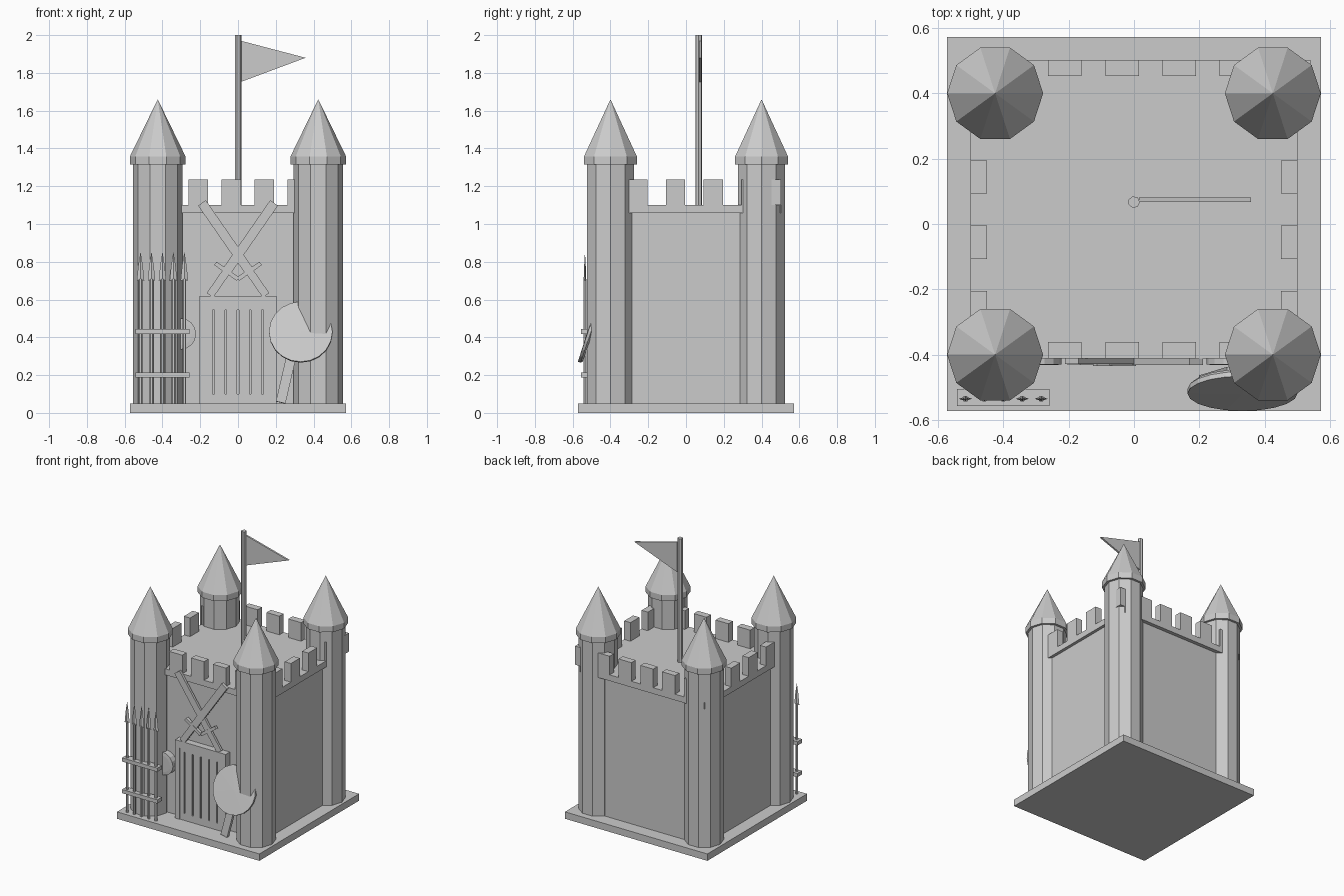
import bpy, bmesh, math
from mathutils import Matrix, Vector

if "Cube" in bpy.data.objects:
    bpy.data.objects.remove(bpy.data.objects["Cube"])

stone = bpy.data.materials.new("plain_grey")
stone.use_nodes = True
GREY = (0.6, 0.6, 0.6, 1)
stone.diffuse_color = GREY
for node in stone.node_tree.nodes:
    if node.type == 'BSDF_PRINCIPLED':
        node.inputs["Base Color"].default_value = GREY


def finish(name, bm, matrix=None):
    bmesh.ops.remove_doubles(bm, verts=bm.verts, dist=0.00001)
    bmesh.ops.recalc_face_normals(bm, faces=bm.faces)
    mesh = bpy.data.meshes.new(name)
    bm.to_mesh(mesh)
    bm.free()
    mesh.materials.append(stone)
    obj = bpy.data.objects.new(name, mesh)
    bpy.context.collection.objects.link(obj)
    if matrix:
        obj.matrix_world = matrix
    return obj


def box(name, x, y, z, matrix=None):
    """Box from (min, max) ranges."""
    bm = bmesh.new()
    bmesh.ops.create_cube(bm, size=1)
    for v in bm.verts:
        v.co = [r[0] if c < 0 else r[1] for c, r in zip(v.co, (x, y, z))]
    return finish(name, bm, matrix)


def turned(name, profile, sides, matrix, flatten=1):
    """Faceted solid from (radius, height) rings around local z."""
    bm = bmesh.new()
    rings = []
    for r, z in profile:
        ring = []
        for i in range(sides):
            a = math.tau * i / sides
            ring.append(bm.verts.new((r * math.cos(a), flatten * r * math.sin(a), z)))
        rings.append(ring)
    for low, high in zip(rings, rings[1:]):
        for i in range(sides):
            j = (i + 1) % sides
            bm.faces.new((low[i], low[j], high[j], high[i]))
    for ring, (r, z) in ((rings[0], profile[0]), (rings[-1], profile[-1])):
        if r > 0:
            bm.faces.new(ring)
    return finish(name, bm, matrix)


def move(x, y, z=0):
    return Matrix.Translation((x, y, z))


# Base, keep and overhanging parapet slab
box("base", (-.572, .572), (-.572, .572), (0, .05))
box("keep", (-.478, .478), (-.384, .475), (.05, 1.057))
box("parapet", (-.5, .5), (-.411, .502), (1.057, 1.101))

# Battlements
TOP = (1.101, 1.236)
for i in range(6):
    x = -.438 + i * .175
    for side, y in (("front", (-.411, -.361)), ("back", (.453, .502))):
        box(side + "_merlon", (x, x + .103), y, TOP)
for i in range(4):
    y = -.307 + i * .2
    for side, x in (("left", (.45, .5)), ("right", (-.5, -.45))):
        box(side + "_merlon", x, (y, y + .102), TOP)

# Corner towers and their pointed roofs
for sx in (-1, 1):
    for sy in (-1, 1):
        at = move(sx * .425, sy * .4)
        turned("tower", [(.13, .05), (.13, 1.315)], 10, at)
        turned("tower_roof", [(.147, 1.315), (.147, 1.358), (0, 1.66)], 10, at)

# Flagpole and pennant
turned("flagpole", [(.018, 1.101), (.018, 2)], 7, move(0, .067))
bm = bmesh.new()
tri = bm.faces.new([bm.verts.new(p) for p in
                    ((.015, .068, 1.97), (.015, .068, 1.752), (.358, .068, 1.88))])
ext = bmesh.ops.extrude_face_region(bm, geom=[tri])
bmesh.ops.translate(bm, vec=(0, .013, 0),
                    verts=[v for v in ext["geom"] if isinstance(v, bmesh.types.BMVert)])
finish("pennant", bm)

# Gate: frame, backing, rails and planks with narrow gaps
for x in ((-.203, -.169), (.169, .203)):
    box("gate_post", x, (-.432, -.38), (.05, .62))
box("gate_lintel", (-.169, .169), (-.432, -.38), (.57, .62))
box("gate_backing", (-.169, .169), (-.418, -.38), (.05, .57))
for z in ((.05, .1), (.545, .57)):
    box("gate_rail", (-.169, .169), (-.427, -.418), z)
gaps = [-.174, -.13, -.065, 0, .065, .13, .174]
for a, b in zip(gaps, gaps[1:]):
    box("gate_plank", (a + .005, b - .005), (-.427, -.418), (.1, .545))

# Crossed swords above the gate
for s in (-1, 1):
    front = -.432 if s > 0 else -.428
    pose = move(s * -.06, 0, .75) @ Matrix.Rotation(s * math.atan2(.34, .49), 4, 'Y')
    box("sword_blade", (-.025, .025), (front, -.411), (0, .44), pose)
    box("sword_guard", (-.073, .073), (front - .002, -.411), (-.011, .011), pose)
    box("sword_grip", (-.021, .021), (front, -.411), (-.155, 0), pose)

# Small round bosses beside the gate
for s in (-1, 1):
    pose = move(s * .305, -.38, .418) @ Matrix.Rotation(math.pi / 2, 4, 'X')
    turned("wall_boss", [(.083, 0), (.083, .05), (.06, .052)], 16, pose)

# Spear rack
for z in (.188, .418):
    box("spear_rack_bar", (-.542, -.258), (-.557, -.505), (z, z + .027))
for i in range(5):
    at = move(-.516 + i * .058, -.535)
    turned("spear_shaft", [(.01, .05), (.01, .71)], 6, at)
    turned("spear_head", [(.02, .7), (.012, .78), (0, .853)], 4, at, .35)

# Round shield leaning on the front left tower
pose = move(.332, -.519, .43) @ Matrix.Rotation(math.radians(71.5), 4, 'X')
turned("shield", [(.158, -.025), (.168, -.015), (.168, 0), (0, .003)], 20, pose)

# Broad stave leaning behind the shield
foot, head = Vector((.226, -.475, .055)), Vector((.31, -.45, .42))
pose = Matrix.Translation(foot) @ Matrix.Rotation(
    math.atan2(head.x - foot.x, head.z - foot.z), 4, 'Y') @ Matrix.Rotation(
    -math.atan2(head.y - foot.y, head.z - foot.z), 4, 'X')
box("leaning_stave", (-.026, .026), (-.012, .012), (0, (head - foot).length), pose)
